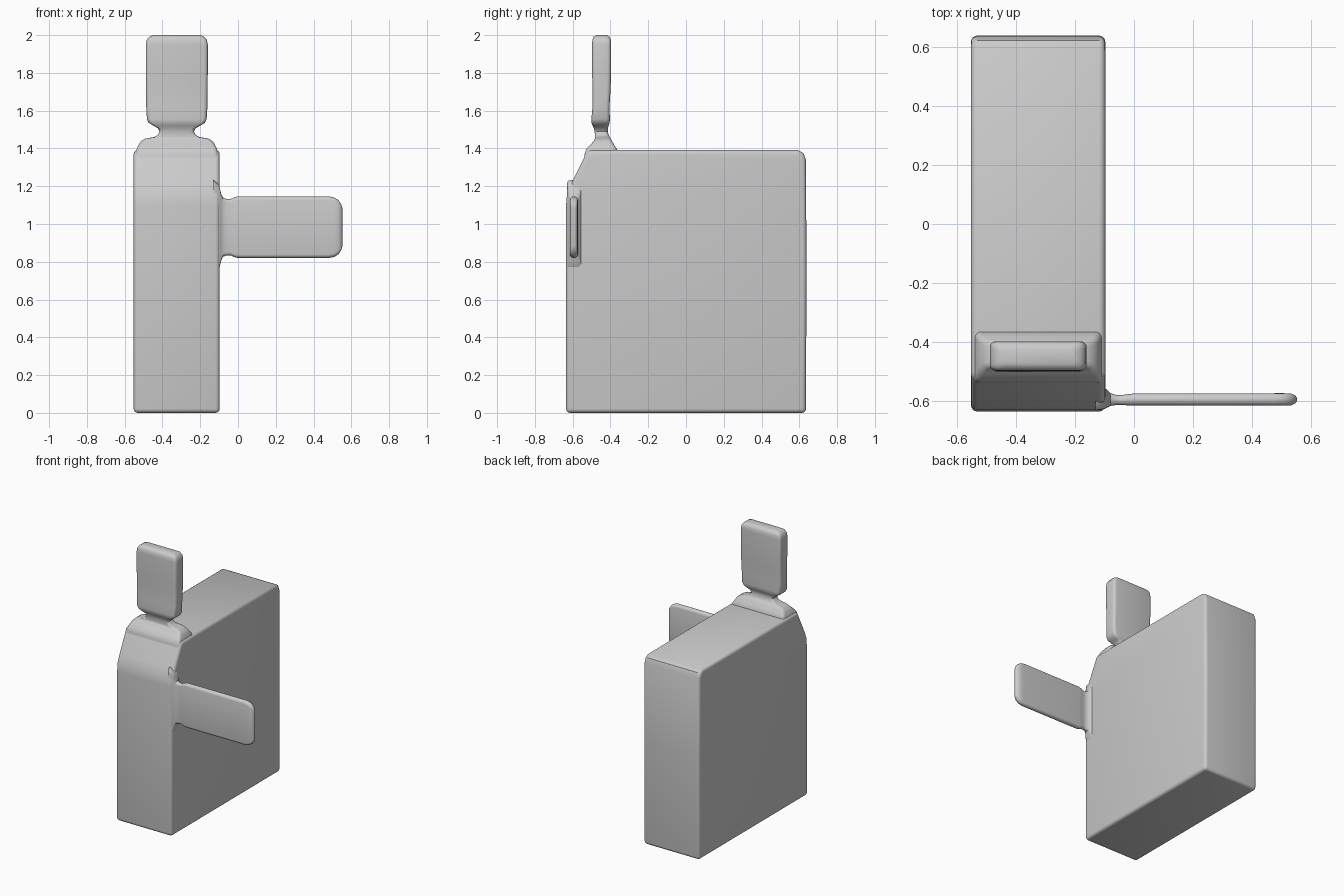
import bpy, bmesh, math
from mathutils import Vector

cube = bpy.data.objects.get("Cube")
if cube:
    bpy.data.objects.remove(cube, do_unlink=True)

grey = bpy.data.materials.new("light grey")
grey.use_nodes = True
colour = (0.6, 0.6, 0.6, 1)
grey.diffuse_color = colour
grey.node_tree.nodes["Principled BSDF"].inputs["Base Color"].default_value = colour


def finish(name, bm, bevel=0):
    bmesh.ops.recalc_face_normals(bm, faces=bm.faces)
    mesh = bpy.data.meshes.new(name)
    bm.to_mesh(mesh)
    bm.free()
    mesh.materials.append(grey)
    obj = bpy.data.objects.new(name, mesh)
    bpy.context.collection.objects.link(obj)
    bpy.ops.object.select_all(action="DESELECT")
    obj.select_set(True)
    bpy.context.view_layer.objects.active = obj
    if bevel:
        mod = obj.modifiers.new("Rounded edges", "BEVEL")
        mod.width = bevel
        mod.segments = 4
        mod.limit_method = "ANGLE"
        mod.angle_limit = math.radians(50)
        bpy.ops.object.modifier_apply(modifier=mod.name)
    bpy.ops.object.shade_smooth_by_angle(angle=math.radians(40))
    return obj


def rounded_rect(half_w, half_d, radius, steps=4):
    """Outline of a rectangle with rounded corners, centred on the origin."""
    r = min(radius, half_w * 0.95, half_d * 0.95)
    points = []
    for quarter, (sx, sy) in enumerate([(1, 1), (-1, 1), (-1, -1), (1, -1)]):
        for i in range(steps + 1):
            a = (quarter + i / steps) * math.pi / 2
            points.append((sx * (half_w - r) + r * math.cos(a),
                           sy * (half_d - r) + r * math.sin(a)))
    return points


def loft(name, sections, place):
    """Join rounded sections: (distance along, half width, depth centre, half depth)."""
    bm = bmesh.new()
    rings = []
    for along, half_w, centre, half_d in sections:
        rings.append([bm.verts.new(place(along, w, centre + d))
                      for w, d in rounded_rect(half_w, half_d, 0.02)])
    for a, b in zip(rings, rings[1:]):
        for i in range(len(a)):
            j = (i + 1) % len(a)
            bm.faces.new((a[i], a[j], b[j], b[i]))
    bm.faces.new(rings[0])
    bm.faces.new(rings[-1])
    return finish(name, bm)


# Slab body: side profile (y, z) with a chamfered upper front, extruded across x
profile = [(-0.635, 0), (0.635, 0), (0.638, 0.75), (0.635, 1.34), (0.622, 1.375),
           (0.59, 1.392), (-0.36, 1.392), (-0.52, 1.392), (-0.545, 1.34),
           (-0.605, 1.22), (-0.63, 1.16), (-0.635, 1.1)]
bm = bmesh.new()
side = bm.faces.new([bm.verts.new((-0.552, y, z)) for y, z in profile])
moved = bmesh.ops.extrude_face_region(bm, geom=[side])["geom"]
bmesh.ops.translate(bm, vec=Vector((0.455, 0, 0)),
                    verts=[v for v in moved if isinstance(v, bmesh.types.BMVert)])
finish("body", bm, 0.022)

# Upright tab: rounded shoulder, pinched neck, then a thick plate
loft("upper_tab", [
    (1.34, 0.222, -0.455, 0.085), (1.37, 0.219, -0.452, 0.085),
    (1.395, 0.213, -0.447, 0.082), (1.42, 0.202, -0.443, 0.062),
    (1.44, 0.188, -0.44, 0.048), (1.453, 0.165, -0.44, 0.042),
    (1.46, 0.12, -0.443, 0.039), (1.472, 0.1, -0.446, 0.036),
    (1.49, 0.091, -0.449, 0.035), (1.507, 0.1, -0.451, 0.037),
    (1.521, 0.125, -0.452, 0.043), (1.535, 0.148, -0.452, 0.048),
    (1.555, 0.158, -0.452, 0.049), (1.62, 0.162, -0.45, 0.045),
    (1.72, 0.163, -0.447, 0.048), (1.8, 0.164, -0.447, 0.05),
    (1.95, 0.164, -0.447, 0.05), (1.975, 0.159, -0.447, 0.049),
    (1.991, 0.146, -0.447, 0.042), (2.0, 0.125, -0.447, 0.028),
], lambda along, w, d: (-0.324 + w, d, along))

# Sideways tab: flared root, slight neck, then a thin plate
loft("side_tab", [
    (-0.13, 0.25, -0.59, 0.04), (-0.1, 0.225, -0.59, 0.036),
    (-0.09, 0.18, -0.592, 0.029), (-0.08, 0.157, -0.594, 0.022),
    (-0.06, 0.149, -0.596, 0.017), (-0.04, 0.149, -0.596, 0.017),
    (-0.02, 0.158, -0.595, 0.019), (0.0, 0.163, -0.594, 0.02),
    (0.48, 0.163, -0.594, 0.021), (0.51, 0.157, -0.594, 0.021),
    (0.532, 0.143, -0.594, 0.02), (0.545, 0.124, -0.594, 0.014),
    (0.552, 0.105, -0.594, 0.006),
], lambda along, w, d: (along, d, 0.983 + w))
